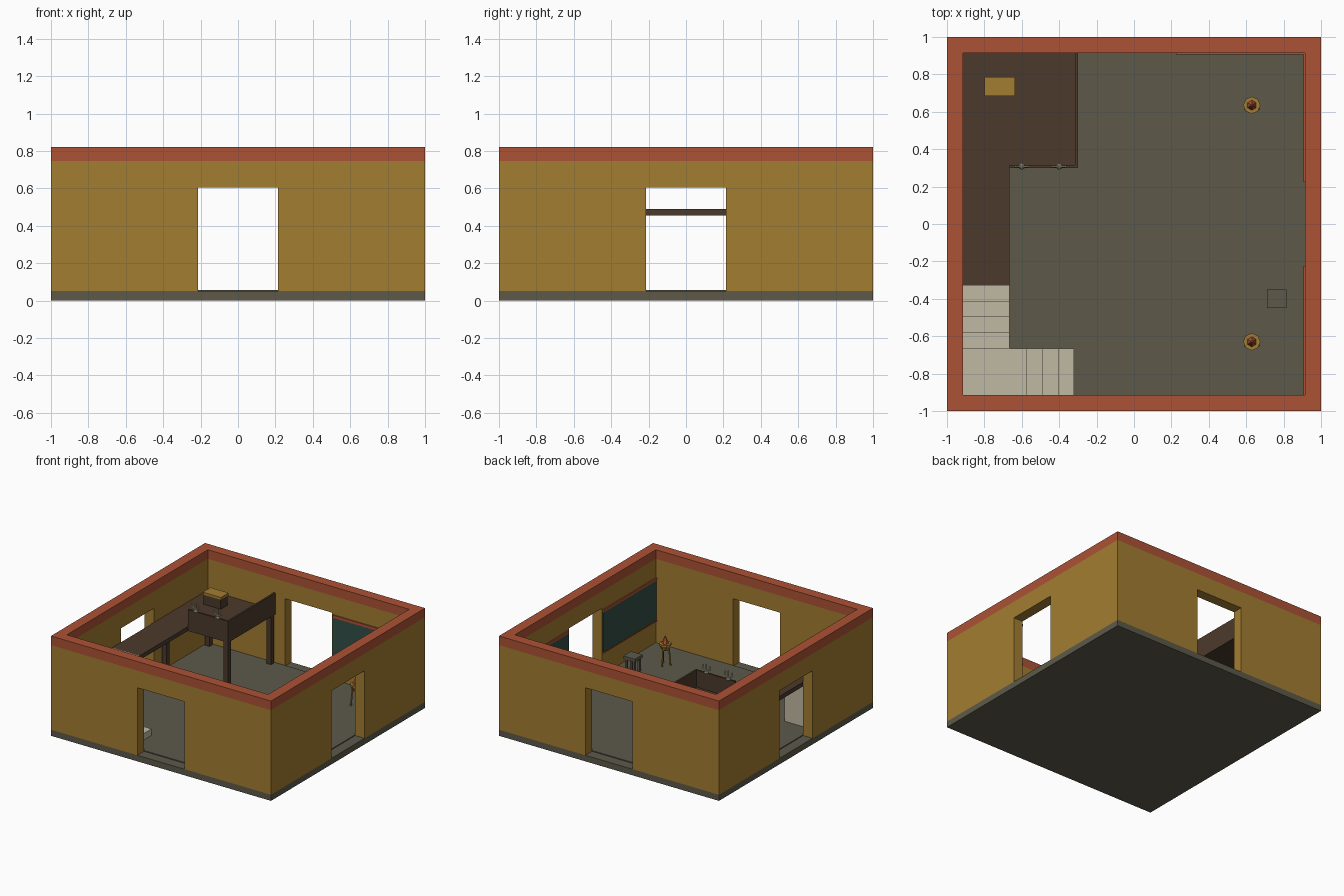
import bpy, bmesh, math
from mathutils import Vector, Matrix

if "Cube" in bpy.data.objects:
    bpy.data.objects.remove(bpy.data.objects["Cube"])


def material(name, r, g, b):
    lin = [((c / 255 + 0.055) / 1.055) ** 2.4 for c in (r, g, b)]
    m = bpy.data.materials.new(name)
    m.diffuse_color = (*lin, 1)
    m.use_nodes = True
    m.node_tree.nodes["Principled BSDF"].inputs["Base Color"].default_value = m.diffuse_color
    return m


OCHRE = material("ochre plaster", 163, 125, 50)
RED = material("red trim", 172, 82, 53)
STONE = material("grey stone", 93, 90, 74)
WOOD = material("dark wood", 75, 58, 43)
BONE = material("pale stone", 192, 184, 162)
TEAL = material("teal panel", 50, 78, 70)


def finish(name, bm, mat):
    me = bpy.data.meshes.new(name)
    bmesh.ops.recalc_face_normals(bm, faces=bm.faces)
    bm.to_mesh(me)
    bm.free()
    me.materials.append(mat)
    ob = bpy.data.objects.new(name, me)
    bpy.context.collection.objects.link(ob)
    return ob


def boxes(name, mat, *spans):
    """One object from boxes given as (x0, x1, y0, y1, z0, z1)."""
    bm = bmesh.new()
    for x0, x1, y0, y1, z0, z1 in spans:
        m = Matrix.Translation(((x0 + x1) / 2, (y0 + y1) / 2, (z0 + z1) / 2))
        bmesh.ops.create_cube(bm, size=1, matrix=m @ Matrix.Diagonal((x1 - x0, y1 - y0, z1 - z0, 1)))
    return finish(name, bm, mat)


def cone(bm, a, b, r0, r1, n):
    """Tapered prism between two points."""
    a, b = Vector(a), Vector(b)
    rot = Vector((0, 0, 1)).rotation_difference(b - a).to_matrix().to_4x4()
    bmesh.ops.create_cone(bm, cap_ends=True, segments=n, radius1=r0, radius2=r1,
                          depth=(b - a).length, matrix=Matrix.Translation((a + b) / 2) @ rot)


IN, DOOR, DOOR_Z, BAND, TOP = 0.915, 0.215, 0.605, 0.745, 0.82
BASE, FLOOR = 0.05, 0.057

# Foundation and inner floor
boxes("foundation", STONE, (-1, 1, -1, 1, 0, BASE))
boxes("inner_floor", STONE, (-IN, IN, -IN, IN, BASE, FLOOR))

# Four walls, each with a doorway, topped by a red band
for name, s in (("front", -1), ("back", 1)):
    y0, y1 = sorted((s * IN, s))
    boxes(name + "_wall", OCHRE, (-1, -DOOR, y0, y1, BASE, BAND), (DOOR, 1, y0, y1, BASE, BAND),
          (-DOOR, DOOR, y0, y1, DOOR_Z, BAND))
    boxes(name + "_band", RED, (-1, 1, y0, y1, BAND, TOP))
for name, s in (("left", -1), ("right", 1)):
    x0, x1 = sorted((s * IN, s))
    boxes(name + "_wall", OCHRE, (x0, x1, -IN, -DOOR, BASE, BAND), (x0, x1, DOOR, IN, BASE, BAND),
          (x0, x1, -DOOR, DOOR, DOOR_Z, BAND))
    boxes(name + "_band", RED, (x0, x1, -IN, IN, BAND, TOP))

# Teal wall panels with red strips above and below
PANEL = [("panel", TEAL, 0.007, 0.245, 0.57), ("upper_strip", RED, 0.01, 0.57, 0.592),
         ("lower_strip", RED, 0.01, 0.235, 0.245)]
for part, mat, t, z0, z1 in PANEL:
    boxes("right_wall_" + part, mat, (IN - t, IN, -IN, -0.225, z0, z1), (IN - t, IN, 0.225, IN, z0, z1))
    boxes("back_wall_" + part, mat, (0.225, IN - t, IN - t, IN, z0, z1))

# Mezzanine: platform, walkway, parapet and posts
DECK0, DECK = 0.455, 0.49
boxes("platform", WOOD, (-IN, -0.3, 0.3, IN, DECK0, DECK))
boxes("walkway", WOOD, (-IN, -0.665, -0.33, 0.3, DECK0, DECK))
boxes("parapet", WOOD, (-0.665, -0.3, 0.3, 0.315, DECK, 0.63), (-0.315, -0.3, 0.315, IN, DECK, 0.63))
boxes("platform_posts", WOOD, *[(x - 0.02, x + 0.02, y - 0.02, y + 0.02, FLOOR, DECK0)
                                for x in (-0.885, -0.325) for y in (0.325, 0.885)])

# Solid L-shaped stairs: three steps, landing, four steps
RISE = (DECK - FLOOR) / 8
boxes("lower_stairs", BONE, *[(-0.405 - 0.085 * i, -0.32 - 0.085 * i, -IN, -0.665, FLOOR, FLOOR + RISE * (i + 1))
                              for i in range(3)])
boxes("landing", BONE, (-IN, -0.575, -IN, -0.665, FLOOR, FLOOR + RISE * 4))
boxes("upper_stairs", BONE, *[(-IN, -0.665, -0.665 + 0.08375 * i, -0.58125 + 0.08375 * i, FLOOR,
                               FLOOR + RISE * (i + 5)) for i in range(4)])

# Chest on the platform
boxes("chest_body", WOOD, (-0.795, -0.64, 0.69, 0.78, DECK, 0.57))
boxes("chest_lid", OCHRE, (-0.8, -0.635, 0.685, 0.785, 0.57, 0.59))

# Candle holders on the parapet
for n, x in enumerate((-0.6, -0.4)):
    bm = bmesh.new()
    y = 0.308
    cone(bm, (x, y, 0.63), (x, y, 0.64), 0.018, 0.012, 8)
    cone(bm, (x, y, 0.64), (x, y, 0.70), 0.005, 0.005, 6)
    for s in (-1, 1):
        cone(bm, (x, y, 0.645), (x + s * 0.033, y, 0.66), 0.005, 0.005, 6)
        cone(bm, (x + s * 0.033, y, 0.655), (x + s * 0.033, y, 0.69), 0.007, 0.005, 6)
    finish(f"candle_holder_{n + 1}", bm, BONE)

# Tripod braziers with a flame
for name, y in (("front", -0.63), ("back", 0.635)):
    x = 0.63
    bm = bmesh.new()
    for k in range(3):
        a = math.tau * k / 3 + math.pi / 2
        c, s = math.cos(a), math.sin(a)
        cone(bm, (x + 0.04 * c, y + 0.04 * s, FLOOR), (x + 0.028 * c, y + 0.028 * s, 0.2), 0.006, 0.006, 6)
    finish(name + "_brazier_legs", bm, OCHRE)
    bm = bmesh.new()
    cone(bm, (x, y, 0.185), (x, y, 0.225), 0.026, 0.046, 8)
    cone(bm, (x, y, 0.225), (x, y, 0.238), 0.046, 0.046, 8)
    finish(name + "_brazier_bowl", bm, OCHRE)
    bm = bmesh.new()
    cone(bm, (x, y, 0.238), (x, y, 0.297), 0.027, 0.004, 6)
    finish(name + "_brazier_flame", bm, RED)

# Square stool
boxes("stool_seat", STONE, (0.71, 0.815, -0.45, -0.35, 0.165, 0.19))
boxes("stool_legs", STONE, *[(x - 0.009, x + 0.009, y - 0.009, y + 0.009, FLOOR, 0.165)
                             for x in (0.727, 0.798) for y in (-0.433, -0.367)])
